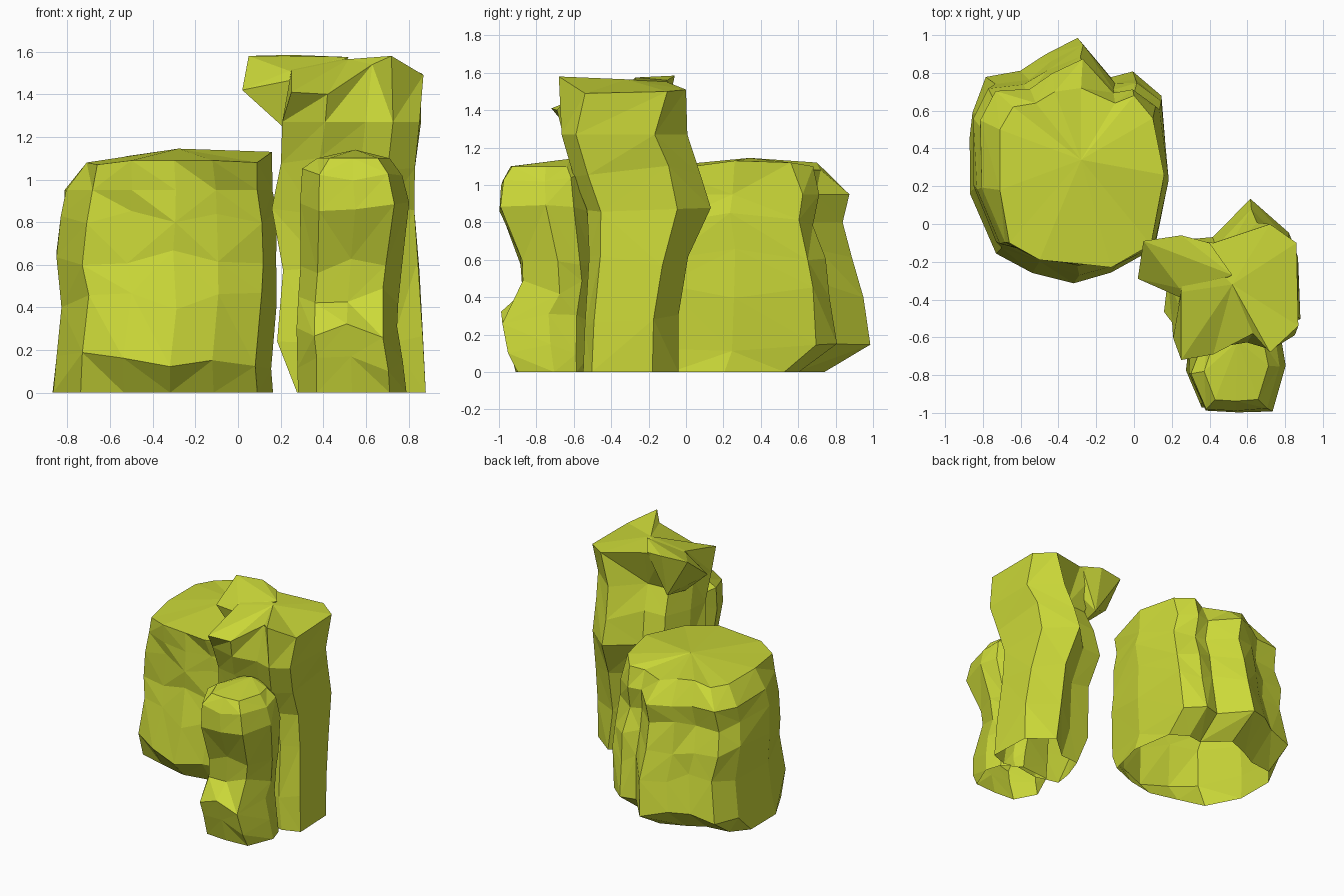
import bpy, bmesh, random
from mathutils import Vector

random.seed(11)
moss = bpy.data.materials.new("olive yellow")
moss.diffuse_color = (0.60, 0.69, 0.04, 1)


def finish(name, bm):
    """Turn a bmesh into a flat-shaded rock object."""
    bmesh.ops.recalc_face_normals(bm, faces=bm.faces)
    me = bpy.data.meshes.new(name)
    bm.to_mesh(me)
    bm.free()
    me.materials.append(moss)
    ob = bpy.data.objects.new(name, me)
    bpy.context.collection.objects.link(ob)
    return ob


def rock(name, outline, levels, peak, rim=None):
    """Stack a 0..1 outline through levels (z, xmin, xmax, ymin, ymax), open below.
    An optional rim of explicit points closes the top."""
    bm = bmesh.new()
    rings = []
    for i, (z, x0, x1, y0, y1) in enumerate(levels):
        ring = []
        for u, v in outline:
            k = random.uniform(0.96, 1.01)
            u, v = 0.5 + (u - 0.5) * k, 0.5 + (v - 0.5) * k
            dz = random.uniform(-0.04, 0.04) if 0 < i < len(levels) - 1 else 0
            ring.append(bm.verts.new((x0 + u * (x1 - x0), y0 + v * (y1 - y0), z + dz)))
        rings.append(ring)
    if rim:
        rings.append([bm.verts.new(p) for p in rim])
    n = len(outline)
    for a, b in zip(rings, rings[1:]):
        for j in range(n):
            k = (j + 1) % n
            if random.random() < 0.5:
                bm.faces.new((a[j], a[k], b[k]))
                bm.faces.new((a[j], b[k], b[j]))
            else:
                bm.faces.new((a[j], a[k], b[j]))
                bm.faces.new((a[k], b[k], b[j]))
    top = bm.verts.new(peak)
    for j in range(n):
        bm.faces.new((rings[-1][j], rings[-1][(j + 1) % n], top))
    return finish(name, bm)


def chunk(name, points):
    """Angular convex lump."""
    bm = bmesh.new()
    for p in points:
        bm.verts.new(Vector(p))
    res = bmesh.ops.convex_hull(bm, input=bm.verts)
    bmesh.ops.delete(bm, geom=[v for v in res["geom_interior"] if isinstance(v, bmesh.types.BMVert)],
                     context="VERTS")
    return finish(name, bm)


# Wide boulder with a ridge at the back and a rim around the top
rock("wide_boulder",
     [(.12, .11), (.32, .05), (.53, 0), (.73, .03), (.93, .12), (1, .43), (.96, .78),
      (.83, .86), (.72, .84), (.55, 1), (.38, .94), (.26, .86), (.08, .84), (0, .70), (0, .38)],
     [(0, -.87, .17, -.20, .74),
      (.15, -.87, .17, -.32, .99),
      (.43, -.83, .19, -.27, .95),
      (.63, -.86, .19, -.22, .90),
      (.82, -.83, .18, -.22, .84),
      (.95, -.81, .17, -.23, .88)],
     (-.28, .34, 1.145),
     [(-.66, -.10, 1.07), (-.50, -.19, 1.09), (-.30, -.21, 1.09), (-.12, -.23, 1.09), (.09, -.11, 1.08),
      (.16, .26, 1.13), (.10, .56, 1.12), (0, .68, 1.10), (-.10, .64, 1.08), (-.28, .72, 1.08),
      (-.42, .70, 1.12), (-.52, .64, 1.11), (-.64, .62, 1.08), (-.71, .50, 1.08), (-.71, .18, 1.08)])

# Tall column
rock("tall_column",
     [(0, .10), (.3, .0), (.6, .05), (.8, .0), (1, .11), (1, .74), (.68, 1), (.38, .70), (.12, .68), (.03, .36)],
     [(0, .28, .88, -.56, -.04),
      (.27, .17, .87, -.55, -.04),
      (.60, .21, .85, -.52, .01),
      (.84, .16, .83, -.53, .13),
      (1.08, .19, .83, -.60, .09),
      (1.27, .21, .86, -.67, .01)],
     (.52, -.32, 1.565),
     [(.25, -.72, 1.41), (.42, -.69, 1.40), (.63, -.58, 1.54), (.72, -.68, 1.58), (.87, -.54, 1.49),
      (.86, -.10, 1.50), (.72, 0, 1.51), (.42, -.10, 1.55), (.27, -.08, 1.56), (.25, -.36, 1.51)])

# Overhanging lip on the column
chunk("overhang",
      [(.02, -.29, 1.42), (.05, -.09, 1.58), (.25, -.06, 1.585), (.52, -.27, 1.575), (.27, -.40, 1.47),
       (.23, -.32, 1.23), (.25, -.13, 1.26), (.40, -.10, 1.56), (.24, -.34, 1.51)])

# Short column in front
rock("short_column",
     [(0, .42), (.17, .02), (.50, .0), (.85, .02), (1, .50), (.94, .80), (.65, 1), (.2, .95)],
     [(0, .28, .79, -.91, -.50),
      (.13, .28, .78, -.96, -.49),
      (.29, .27, .75, -.99, -.48),
      (.45, .28, .75, -.88, -.47),
      (.60, .29, .77, -.89, -.48),
      (.86, .29, .81, -1.0, -.50),
      (1.03, .30, .78, -.99, -.52),
      (1.10, .37, .71, -.94, -.56)],
     (.55, -.62, 1.14))
